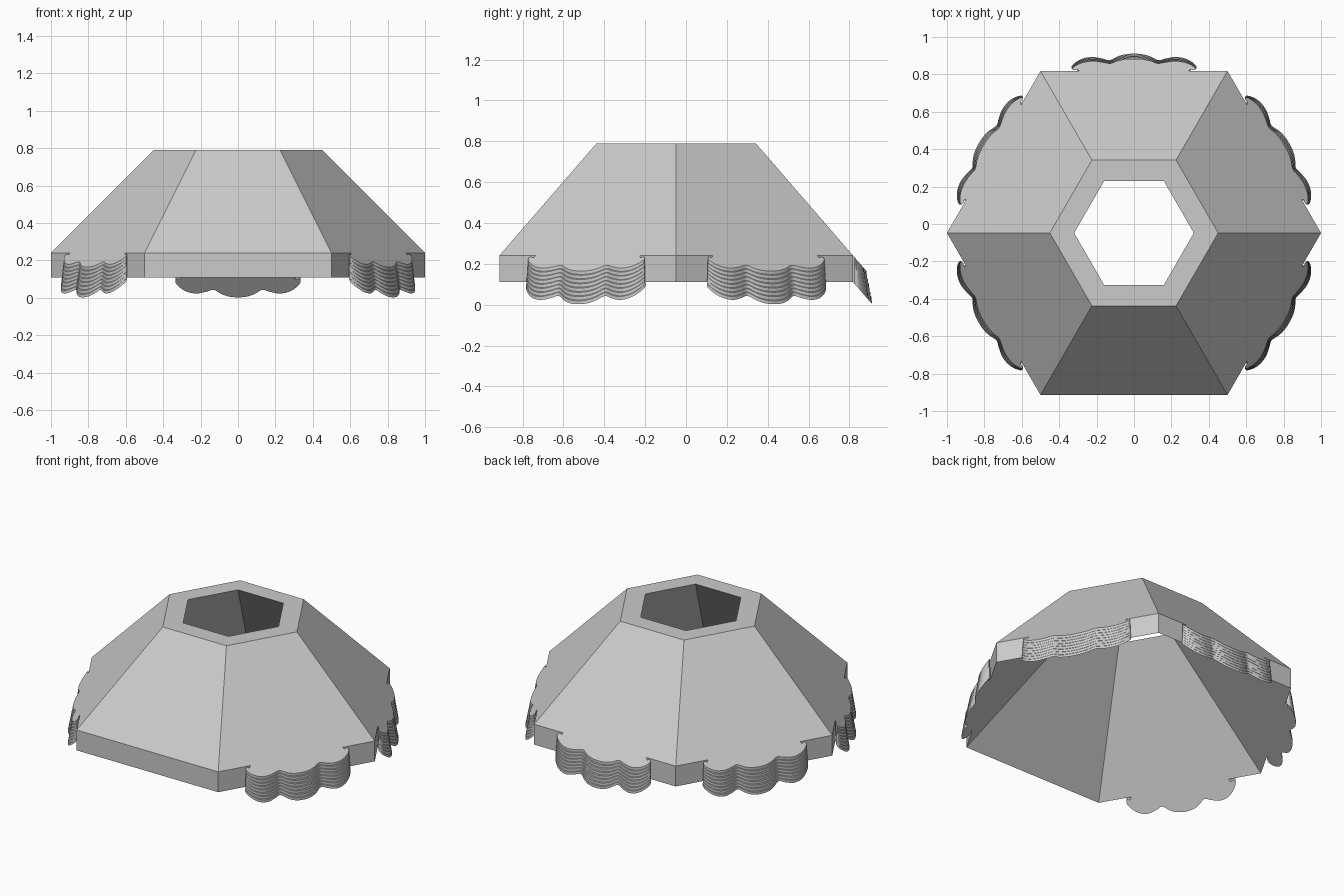
import bpy
import bmesh
import math
from mathutils import Vector

if "Cube" in bpy.data.objects:
    bpy.data.objects.remove(bpy.data.objects["Cube"], do_unlink=True)

grey = bpy.data.materials.new("plain grey")
grey.use_nodes = True
grey.diffuse_color = (0.6, 0.6, 0.6, 1)
grey.node_tree.nodes["Principled BSDF"].inputs["Base Color"].default_value = (0.6, 0.6, 0.6, 1)

CENTRE_Y = -0.048
APOTHEM = math.cos(math.pi / 6)
RIM_TOP, RIM_BOTTOM, ROOF_TOP = 0.24, 0.11, 0.79
SLOPE = 1 / APOTHEM          # drop per unit outward, measured across a side
LAYERS = 8


def finish(name, bm):
    bmesh.ops.recalc_face_normals(bm, faces=bm.faces)
    mesh = bpy.data.meshes.new(name)
    bm.to_mesh(mesh)
    bm.free()
    mesh.materials.append(grey)
    obj = bpy.data.objects.new(name, mesh)
    bpy.context.collection.objects.link(obj)
    return obj


def bridge(bm, a, b):
    for i in range(len(a)):
        j = (i + 1) % len(a)
        bm.faces.new((a[i], a[j], b[j], b[i]))


# Hollow six-sided shell: one closed section swept round the hexagon
bm = bmesh.new()
section = [(1, RIM_BOTTOM), (1, RIM_TOP), (0.45, ROOF_TOP), (0.32, ROOF_TOP)]
rings = []
for radius, z in section:
    corners = [k * math.pi / 3 for k in range(6)]
    rings.append([bm.verts.new((radius * math.cos(a), CENTRE_Y + radius * math.sin(a), z))
                  for a in corners])
for i in range(len(rings)):
    bridge(bm, rings[i], rings[(i + 1) % len(rings)])
finish("hexagonal_shell", bm)


def smooth_path(points, steps=4):
    """Pass a rounded curve through the points."""
    pts = [Vector(p) for p in points]
    pts = [pts[0]] + pts + [pts[-1]]
    out = []
    for p0, p1, p2, p3 in zip(pts, pts[1:], pts[2:], pts[3:]):
        for s in range(steps):
            t = s / steps
            out.append(0.5 * (2 * p1 + (p2 - p0) * t
                              + (2 * p0 - 5 * p1 + 4 * p2 - p3) * t ** 2
                              + (3 * p1 - p0 - 3 * p2 + p3) * t ** 3))
    return out + [pts[-1]]


# Scalloped outline: distance along the side, reach beyond the side
half = [(0.05, 0.089), (0.09, 0.077), (0.13, 0.058), (0.17, 0.067), (0.22, 0.075),
        (0.27, 0.068), (0.31, 0.048), (0.335, 0.022), (0.325, 0.006), (0.31, 0.012), (0.3, 0)]
outline = smooth_path([(-u, d) for u, d in reversed(half)] + [(0, 0.093)] + half)


def scalloped_flap(name, angle):
    out = Vector((math.cos(angle), math.sin(angle), 0))
    along = Vector((-math.sin(angle), math.cos(angle), 0))
    base = Vector((0, CENTRE_Y, 0)) + out * APOTHEM
    thickness = RIM_TOP - RIM_BOTTOM
    bm = bmesh.new()
    rings = []
    # each layer reaches a little further than the one above
    for layer in range(LAYERS):
        grow = layer / (LAYERS - 1)
        reach = 0.7 + 0.3 * grow
        width = 0.98 + 0.02 * grow
        for step in (layer, layer + 1):
            ring = []
            for u, d in outline:
                d = max(d, 0) * reach
                p = base + along * (u * width) + out * d
                p.z = RIM_TOP - thickness * step / LAYERS - d * SLOPE
                ring.append(bm.verts.new(p))
            rings.append(ring)
    for a, b in zip(rings, rings[1:]):
        bridge(bm, a, b)
    bm.faces.new(rings[0])
    bm.faces.new(rings[-1])
    finish(name, bm)


# Flaps on every side but the front
for name, degrees in (("back", 90), ("back_left", 30), ("back_right", 150),
                      ("front_left", -30), ("front_right", 210)):
    scalloped_flap(name + "_flap", math.radians(degrees))
